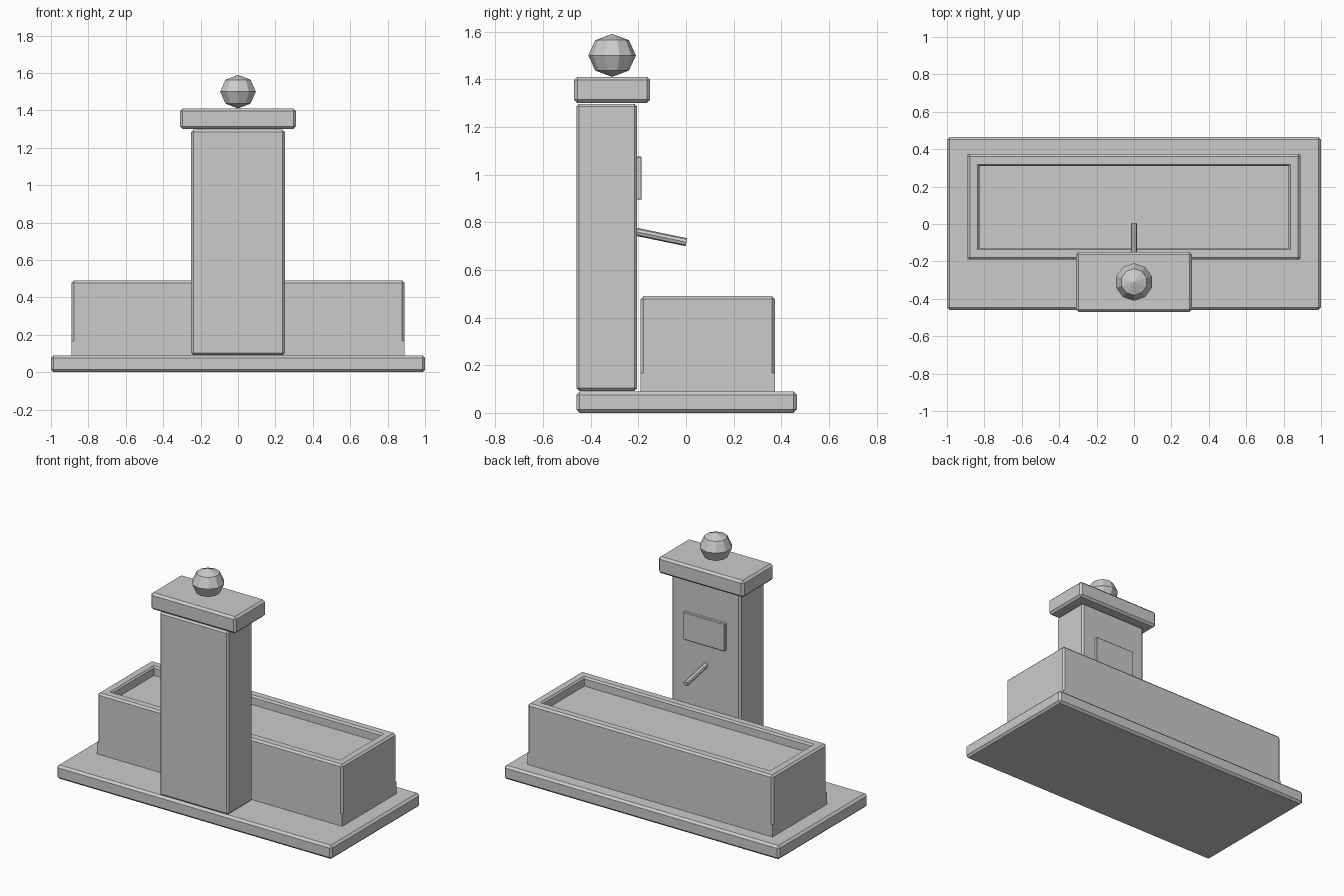
import bpy, bmesh
from mathutils import Vector

if "Cube" in bpy.data.objects:
    bpy.data.objects.remove(bpy.data.objects["Cube"])


def finish(name, bm):
    bmesh.ops.recalc_face_normals(bm, faces=bm.faces)
    me = bpy.data.meshes.new(name)
    bm.to_mesh(me)
    bm.free()
    ob = bpy.data.objects.new(name, me)
    bpy.context.collection.objects.link(ob)
    return ob


def cube(lo, hi):
    lo, hi = Vector(lo), Vector(hi)
    bm = bmesh.new()
    bmesh.ops.create_cube(bm, size=1)
    for v in bm.verts:
        v.co = (lo + hi) / 2 + v.co * (hi - lo)
    return bm


def box(name, lo, hi, bevel=0.0):
    bm = cube(lo, hi)
    if bevel:
        bmesh.ops.bevel(bm, geom=bm.edges[:], offset=bevel, segments=1,
                        affect='EDGES', profile=0.5)
    return finish(name, bm)


# Stone slab, pillar and capstone
box("base_slab", (-1, -0.46, 0), (1, 0.465, 0.09), 0.014)
box("pillar", (-0.25, -0.46, 0.092), (0.25, -0.205, 1.297), 0.012)
box("capstone", (-0.31, -0.47, 1.3), (0.31, -0.15, 1.41), 0.014)

# Basin: square-edged foot, chamfered body with recessed water surface
box("basin_foot", (-0.89, -0.19, 0.09), (0.89, 0.373, 0.168))
bm = cube((-0.89, -0.19, 0.168), (0.89, 0.373, 0.49))
edges = [e for e in bm.edges if max(v.co.z for v in e.verts) > 0.3]
bmesh.ops.bevel(bm, geom=edges, offset=0.012, segments=1, affect='EDGES', profile=0.5)
bm.faces.ensure_lookup_table()
top = max(bm.faces, key=lambda f: f.calc_center_median().z)
bmesh.ops.inset_region(bm, faces=[top], thickness=0.06)
bmesh.ops.inset_region(bm, faces=[top], thickness=0.012, depth=-0.012)
res = bmesh.ops.extrude_face_region(bm, geom=[top])
for v in res["geom"]:
    if isinstance(v, bmesh.types.BMVert):
        v.co.z = 0.43
if top.is_valid:
    bmesh.ops.delete(bm, geom=[top], context='FACES_ONLY')
finish("basin", bm)

# Plaque on the basin side of the pillar
box("plaque", (-0.15, -0.21, 0.895), (0.15, -0.186, 1.075), 0.003)

# Water spout sloping down towards the basin
a, b = Vector((0, -0.21, 0.76)), Vector((0, 0.002, 0.716))
bpy.ops.mesh.primitive_cylinder_add(vertices=8, radius=0.017, depth=(b - a).length,
                                    location=(a + b) / 2)
spout = bpy.context.object
spout.name = "spout"
spout.rotation_euler = (b - a).to_track_quat('Z', 'Y').to_euler()

# Low-poly finial ball
bpy.ops.mesh.primitive_uv_sphere_add(segments=10, ring_count=4, radius=0.1,
                                     location=(0, -0.31, 1.5))
ball = bpy.context.object
ball.name = "finial"
ball.scale.z = 0.9
